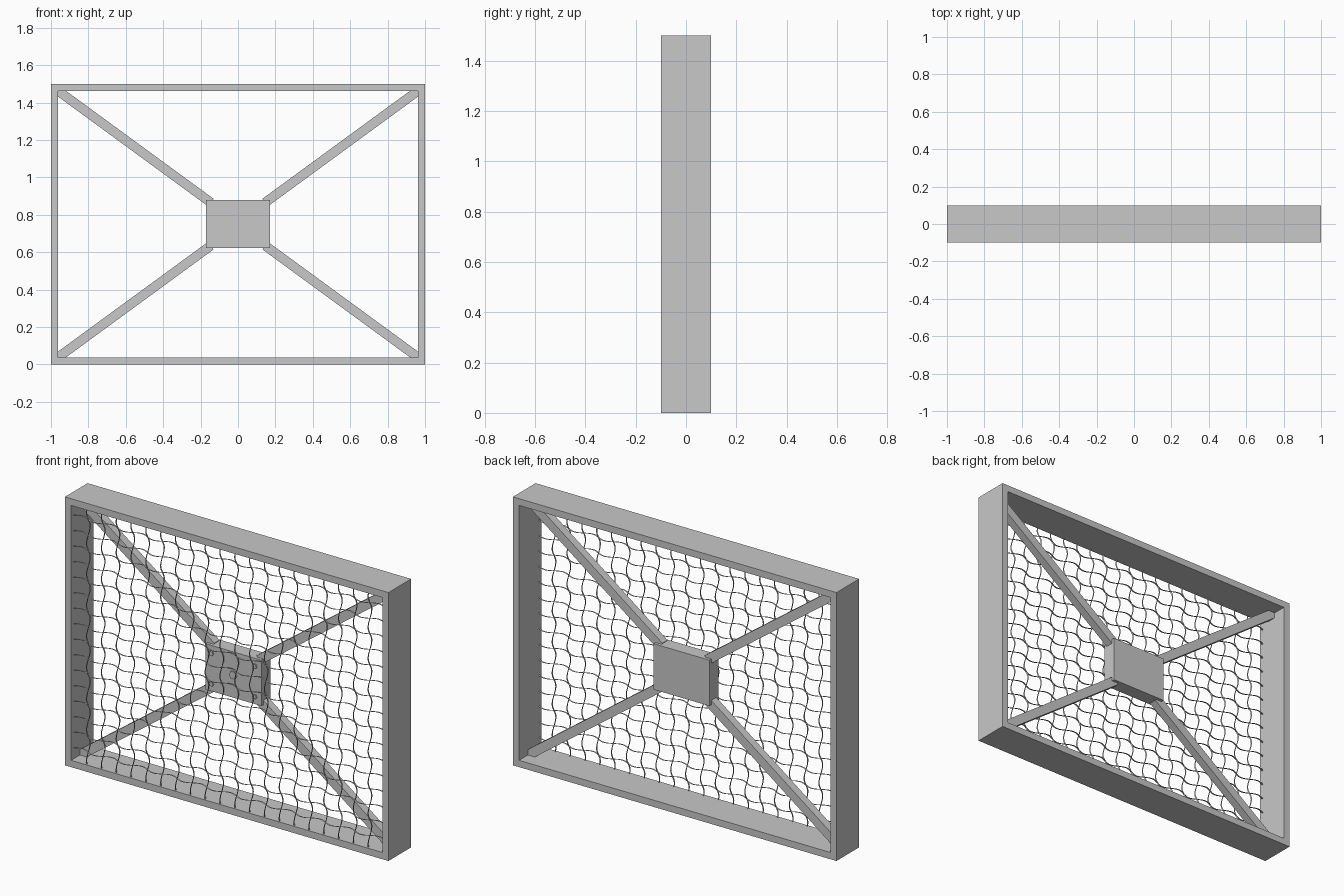
import bpy, math
from mathutils import Vector

old = bpy.data.objects.get("Cube")
if old:
    bpy.data.objects.remove(old, do_unlink=True)

GREY = (0.58, 0.58, 0.58, 1)
steel = bpy.data.materials.new("grey_steel")
steel.use_nodes = True
steel.diffuse_color = GREY
steel.node_tree.nodes["Principled BSDF"].inputs["Base Color"].default_value = GREY

WIDTH, HEIGHT, DEPTH, RIM = 2.0, 1.5, 0.2, 0.038
MID = HEIGHT / 2
IN_X, IN_Z = WIDTH / 2 - RIM, HEIGHT / 2 - RIM


def box(name, centre, size, tilt=0):
    bpy.ops.mesh.primitive_cube_add(size=1, location=centre, rotation=(0, tilt, 0))
    ob = bpy.context.object
    ob.name = name
    ob.scale = size
    ob.data.materials.append(steel)


def hex_bolt(name, x, z, radius):
    bpy.ops.mesh.primitive_cylinder_add(vertices=6, radius=radius, depth=0.012,
                                        location=(x, -0.042, z),
                                        rotation=(math.pi / 2, math.pi / 6, 0))
    ob = bpy.context.object
    ob.name = name
    ob.data.materials.append(steel)


def mesh_object(name, verts, faces):
    mesh = bpy.data.meshes.new(name)
    mesh.from_pydata(verts, [], faces)
    mesh.materials.append(steel)
    mesh.update()
    ob = bpy.data.objects.new(name, mesh)
    bpy.context.collection.objects.link(ob)
    return ob


# Outer frame: an extruded rectangular ring
ring = [(1, -1), (1, 1), (-1, 1), (-1, -1)]
verts = [(sx * hx, y, MID + sz * hz)
         for y in (-DEPTH / 2, DEPTH / 2)
         for hx, hz in ((WIDTH / 2, MID), (IN_X, IN_Z))
         for sx, sz in ring]
faces = []
for i in range(4):
    j = (i + 1) % 4
    loops = [0, 4, 12, 8]  # front outer, front inner, back inner, back outer
    for a, b in zip(loops, loops[1:] + loops[:1]):
        faces.append((a + i, b + i, b + j, a + j))
frame = mesh_object("frame", verts, faces)
bpy.context.view_layer.objects.active = frame
bpy.ops.object.mode_set(mode="EDIT")
bpy.ops.mesh.select_all(action="SELECT")
bpy.ops.mesh.normals_make_consistent(inside=False)
bpy.ops.object.mode_set(mode="OBJECT")

# Central mounting box with hexagonal bolts
box("centre_box", (0, 0, MID), (0.344, 0.08, 0.256))
hex_bolt("centre_bolt", 0, MID, 0.023)

# Diagonal struts running into the frame corners, and corner bolts
for sx, side in ((-1, "right"), (1, "left")):
    for sz, level in ((-1, "lower"), (1, "upper")):
        start = Vector((sx * 0.145, 0, MID + sz * 0.115))
        end = Vector((sx * 0.975, 0, MID + sz * 0.722))
        run = end - start
        box(f"{level}_{side}_strut", (start + end) / 2,
            (run.length, 0.045, 0.05), -math.atan2(run.z, run.x))
        hex_bolt(f"{level}_{side}_bolt", sx * 0.134, MID + sz * 0.085, 0.013)

# Wavy wire mesh near the front: flat strips that meet where they cross
COLS, ROWS, STEP_X, STEP_Z = 20, 16, 2 * IN_X / 21, 0.0867
Z0 = MID - (ROWS - 1) / 2 * STEP_Z
X0 = -(COLS - 1) / 2 * STEP_X
MESH_Y, WAVE, STRIP, STEPS = -0.078, 0.016, 0.01, 168


def wave(distance, step):
    return MESH_Y + WAVE * math.sin(math.pi * distance / step)


def across(k, t):
    x = t * IN_X
    return x, wave(x + IN_X, STEP_X), Z0 + k * STEP_Z


def upright(k, t):
    z = MID + t * IN_Z
    return X0 + k * STEP_X, wave(z - Z0, STEP_Z), z


def wires(name, count, path):
    verts, faces = [], []
    for k in range(count):
        for n in range(STEPS + 1):
            x, y, z = path(k, 2 * n / STEPS - 1)
            if n:
                i = len(verts)
                faces.append((i - 2, i, i + 1, i - 1))
            verts += [(x, y - STRIP / 2, z), (x, y + STRIP / 2, z)]
    mesh_object(name, verts, faces)


wires("horizontal_wires", ROWS, across)
wires("vertical_wires", COLS, upright)
